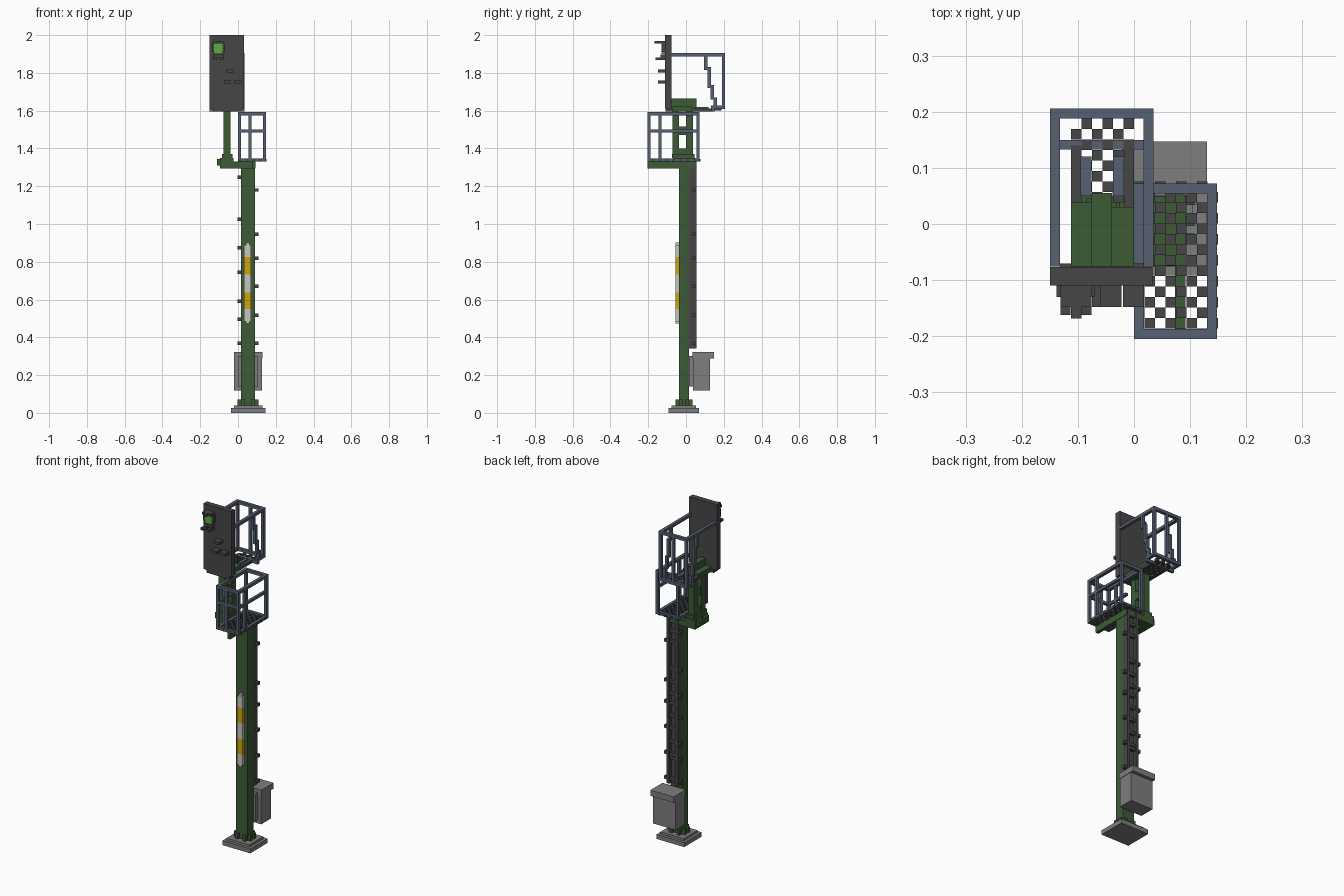
import bpy, bmesh, math
from mathutils import Vector

old = bpy.data.objects.get("Cube")
if old:
    bpy.data.objects.remove(old, do_unlink=True)


def make_mat(name, r, g, b):
    m = bpy.data.materials.new(name)
    m.use_nodes = True
    m.diffuse_color = (r, g, b, 1)
    m.node_tree.nodes["Principled BSDF"].inputs["Base Color"].default_value = (r, g, b, 1)
    m.node_tree.nodes["Principled BSDF"].inputs["Roughness"].default_value = 0.8
    return m


GREEN = make_mat("dark green paint", 0.045, 0.105, 0.036)
DARK = make_mat("charcoal metal", 0.062, 0.062, 0.062)
BLUE = make_mat("blue grey rail", 0.095, 0.12, 0.17)
GREY = make_mat("concrete grey", 0.21, 0.21, 0.21)
WHITE = make_mat("plate white", 0.56, 0.56, 0.55)
YELLOW = make_mat("plate yellow", 0.62, 0.36, 0.005)
LAMP = make_mat("lamp green", 0.13, 0.40, 0.05)


def boxes(name, mat, items):
    """One object from boxes given as (x0, x1, y0, y1, z0, z1)."""
    bm = bmesh.new()
    for x0, x1, y0, y1, z0, z1 in items:
        vs = bmesh.ops.create_cube(bm, size=1)["verts"]
        for v in vs:
            v.co = Vector(((x0 + x1) / 2 + v.co.x * (x1 - x0),
                           (y0 + y1) / 2 + v.co.y * (y1 - y0),
                           (z0 + z1) / 2 + v.co.z * (z1 - z0)))
    me = bpy.data.meshes.new(name)
    bm.to_mesh(me)
    bm.free()
    me.materials.append(mat)
    ob = bpy.data.objects.new(name, me)
    bpy.context.collection.objects.link(ob)
    return ob


def grating(name, x0, y0, nx, ny, z0, z1, cell=0.0187):
    """Checkered open floor."""
    boxes(name, DARK, [(x0 + i * cell, x0 + (i + 1) * cell, y0 + j * cell, y0 + (j + 1) * cell, z0, z1)
                       for i in range(nx) for j in range(ny) if (i + j) % 2 == 0])


def ring(x0, x1, y0, y1, z0, z1, w=0.018):
    """Four bars around a rectangle."""
    return [(x0, x1, y0, y0 + w, z0, z1), (x0, x1, y1 - w, y1, z0, z1),
            (x0, x0 + w, y0 + w, y1 - w, z0, z1), (x1 - w, x1, y0 + w, y1 - w, z0, z1)]


# Foundation and mast
boxes("foundation", GREY, [(-0.038, 0.145, -0.092, 0.07, 0, 0.026),
                           (-0.022, 0.129, -0.076, 0.054, 0.026, 0.04)])
boxes("mast", GREEN, [(0.015, 0.09, -0.038, 0.016, 0.04, 1.33)])
boxes("mast_foot_gussets", GREEN,
      [(a, a + 0.018, -0.055, 0.034, 0.04, 0.072) for a in (0.018, 0.069)] +
      [(-0.002, 0.108, b, b + 0.018, 0.04, 0.072) for b in (-0.035, -0.004)])

# Ladder on the back of the mast, with steps alternating left and right
boxes("ladder_rails", DARK, [(0.015, 0.033, 0.016, 0.055, 0.34, 1.33),
                             (0.072, 0.09, 0.016, 0.055, 0.34, 1.33),
                             (0.033, 0.072, 0.016, 0.034, 0.34, 1.33)])
right_steps = (1.248, 1.025, 0.874, 0.745, 0.591, 0.495, 0.368)
left_steps = (1.18, 0.946, 0.819, 0.67, 0.517, 0.368)
boxes("ladder_steps", DARK,
      [(-0.003, 0.072, 0.034, 0.051, z - 0.009, z + 0.009) for z in right_steps] +
      [(0.033, 0.108, 0.034, 0.051, z - 0.009, z + 0.009) for z in left_steps])

# Equipment cabinet
boxes("cabinet_bracket", GREY, [(0.0, 0.105, 0.016, 0.036, 0.14, 0.3)])
boxes("cabinet", GREY, [(-0.02, 0.127, 0.036, 0.127, 0.118, 0.29)])
boxes("cabinet_lid", GREY, [(-0.022, 0.13, 0.034, 0.147, 0.288, 0.322)])

# Striped marker plate with narrowed ends
boxes("marker_white", WHITE, [(0.033, 0.07, -0.056, -0.038, a, b) for a, b in
                              ((0.485, 0.549), (0.638, 0.733), (0.825, 0.888))] +
      [(0.042, 0.061, -0.056, -0.038, a, b) for a, b in ((0.474, 0.485), (0.888, 0.902))])
boxes("marker_yellow", YELLOW, [(0.033, 0.07, -0.056, -0.038, a, b) for a, b in
                                ((0.549, 0.638), (0.733, 0.825))])

# Lower platform and its cage
boxes("platform_beams", GREEN, [(0.073, 0.092, -0.204, 0.05, 1.295, 1.332),
                                (0.015, 0.073, -0.075, 0.05, 1.295, 1.332)])
grating("lower_floor", 0.0, -0.205, 8, 15, 1.332, 1.343)
X0, X1, Y0, Y1 = 0.0, 0.148, -0.205, 0.072
boxes("lower_cage_top_rail", BLUE, ring(X0, X1, Y0, Y1, 1.575, 1.592))
boxes("lower_cage_floor_frame", BLUE, ring(X0, X1, Y0, Y1, 1.332, 1.348))
boxes("lower_cage_mid_rails", BLUE, [(X0, X1, Y0, Y0 + 0.015, 1.485, 1.5),
                                     (X1 - 0.015, X1, Y0, Y1, 1.485, 1.5),
                                     (X0, X0 + 0.015, Y0, -0.05, 1.485, 1.5)])
boxes("lower_cage_posts", BLUE,
      [(x, x + 0.016, y, y + 0.016, 1.34, 1.58) for x, y in
       ((X0, Y0), (0.055, Y0), (X1 - 0.016, Y0), (X1 - 0.016, -0.145),
        (X1 - 0.016, Y1 - 0.016), (X0, -0.145), (X0, Y1 - 0.016))])

# Offset arm and lattice post
boxes("offset_arm", GREEN, [(-0.095, 0.015, -0.07, 0.05, 1.295, 1.33)])
boxes("post_foot", GREEN, [(-0.095, -0.025, -0.07, 0.05, 1.33, 1.35),
                           (-0.112, -0.095, -0.055, -0.02, 1.31, 1.345),
                           (-0.112, -0.095, 0.0, 0.035, 1.31, 1.345),
                           (-0.085, -0.03, -0.075, 0.045, 1.35, 1.37)])
boxes("upper_post", GREEN, [(-0.076, -0.039, -0.072, -0.036, 1.36, 1.61),
                            (-0.076, -0.039, 0.0, 0.036, 1.36, 1.61),
                            (-0.074, -0.041, -0.036, 0.0, 1.47, 1.515),
                            (-0.074, -0.041, -0.036, 0.0, 1.37, 1.40)])
boxes("post_head", GREEN, [(-0.076, -0.039, -0.076, 0.055, 1.6, 1.665),
                           (-0.112, -0.076, -0.076, 0.038, 1.595, 1.625),
                           (-0.039, 0.0, -0.076, 0.03, 1.595, 1.625)])

# Upper platform and its cage, open towards the signal board
grating("upper_floor", -0.112, 0.038, 6, 8, 1.6, 1.612)
boxes("floor_treads", BLUE, [(x, x + 0.019, 0.05, 0.12, 1.612, 1.62) for x in (-0.095, -0.037)])
boxes("floor_sides", DARK, [(x, x + 0.018, -0.076, 0.14, 1.595, 1.612) for x in (-0.112, -0.018)])
U0, U1, UY = -0.15, 0.035, 0.206
boxes("upper_cage_top_rail", BLUE, [(U0, U1, UY - 0.018, UY, 1.888, 1.905)] +
      [(x, x + 0.018, -0.076, UY - 0.018, 1.888, 1.905) for x in (U0, U1 - 0.018)])
boxes("upper_cage_bottom_rail", BLUE,
      [(U0, U1, UY - 0.018, UY, 1.61, 1.627), (U0, U1, 0.133, 0.15, 1.595, 1.612)] +
      [(x, x + 0.018, 0.133, UY - 0.018, 1.61, 1.627) for x in (U0, U1 - 0.018)])
boxes("upper_cage_posts", BLUE, [(x, x + 0.016, UY - 0.016, UY, 1.61, 1.9) for x in (U0, -0.065, U1 - 0.016)])
brace = ((0.095, 1.815, 1.89), (0.115, 1.72, 1.83), (0.13, 1.66, 1.735), (0.145, 1.61, 1.67))
boxes("stepped_braces", BLUE, [(x, x + 0.016, y, y + 0.018, a, b)
                               for x in (U0, U1 - 0.016) for y, a, b in brace])

# Signal board with visors and lamp
boxes("signal_board", DARK, [(U0, 0.033, -0.11, -0.077, 1.612, 2.0)])
boxes("board_sill", DARK, [(-0.132, 0.018, -0.108, -0.07, 1.595, 1.612)])
boxes("visors", DARK, [(x, x + 0.038, -0.148, -0.11, z - 0.008, z + 0.008)
                       for x, z in ((-0.06, 1.81), (-0.075, 1.752), (-0.02, 1.752))])
boxes("lamp_visor", DARK, [(-0.131, -0.076, -0.148, -0.11, 1.955, 1.97),
                           (-0.112, -0.094, -0.168, -0.148, 1.955, 1.97),
                           (-0.138, -0.126, -0.13, -0.11, 1.91, 1.955),
                           (-0.082, -0.07, -0.13, -0.11, 1.91, 1.955)])
boxes("lamp", LAMP, [(-0.126, -0.082, -0.13, -0.11, 1.9, 1.955)])
boxes("lamp_lower_brackets", DARK, [(-0.131, -0.076, -0.135, -0.11, 1.882, 1.898),
                                    (-0.131, -0.113, -0.162, -0.11, 1.868, 1.882),
                                    (-0.094, -0.076, -0.162, -0.11, 1.868, 1.882)])
